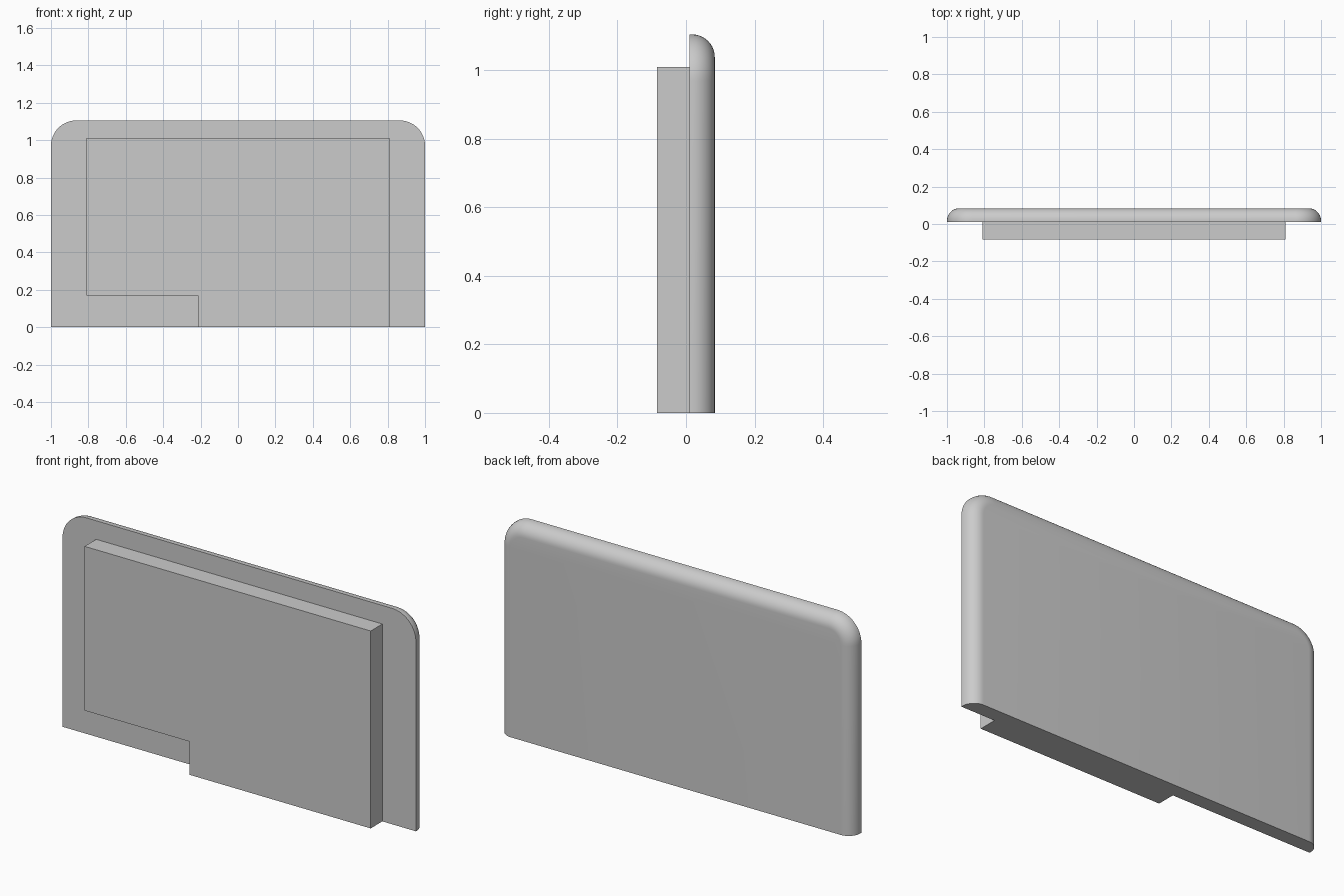
import bpy, bmesh
from math import sin, cos, pi

cube = bpy.data.objects.get("Cube")
if cube:
    bpy.data.objects.remove(cube, do_unlink=True)

grey = bpy.data.materials.new("plain grey")
grey.use_nodes = True
grey.diffuse_color = (0.6, 0.6, 0.6, 1)
grey.node_tree.nodes["Principled BSDF"].inputs["Base Color"].default_value = (0.6, 0.6, 0.6, 1)

HEIGHT, CORNER = 1.105, 0.135
FRONT, BACK, FILLET = 0.01, 0.084, 0.066


def make_object(name, bm):
    bmesh.ops.recalc_face_normals(bm, faces=bm.faces)
    mesh = bpy.data.meshes.new(name)
    bm.to_mesh(mesh)
    bm.free()
    obj = bpy.data.objects.new(name, mesh)
    obj.data.materials.append(grey)
    bpy.context.collection.objects.link(obj)
    return obj


def arch(inset, steps=14):
    """Open outline with two rounded upper corners, from foot to foot."""
    r = CORNER - inset
    half = [(1 - CORNER + r * cos(a), HEIGHT - CORNER + r * sin(a))
            for a in (pi / 2 * i / steps for i in range(steps + 1))]
    right = [(1 - inset, 0)] + half
    return right + [(-x, z) for x, z in reversed(right)]


# Back panel: arched outlines stacked in depth, rounded over toward the back
arc = [pi / 2 * i / 10 for i in range(11)]
layers = [(FRONT, 0)] + [(BACK - FILLET + FILLET * sin(a), FILLET * (1 - cos(a))) for a in arc]
bm = bmesh.new()
rows = [[bm.verts.new((x, y, z)) for x, z in arch(inset)] for y, inset in layers]
for a, b in zip(rows, rows[1:]):
    for i in range(len(a) - 1):
        bm.faces.new((a[i], a[i + 1], b[i + 1], b[i]))
bm.faces.new(rows[0])
bm.faces.new(rows[-1])
bm.faces.new([r[0] for r in rows] + [r[-1] for r in reversed(rows)])
panel = make_object("back_panel", bm)
bpy.context.view_layer.objects.active = panel
panel.select_set(True)
bpy.ops.object.shade_smooth_by_angle(angle=pi / 6)
panel.select_set(False)

# Front block: notched at its lower right corner
profile = [(-0.81, 0.17), (-0.215, 0.17), (-0.215, 0), (0.81, 0), (0.81, 1.01), (-0.81, 1.01)]
bm = bmesh.new()
face = bm.faces.new([bm.verts.new((x, -0.084, z)) for x, z in profile])
ext = bmesh.ops.extrude_face_region(bm, geom=[face], use_keep_orig=True)
bmesh.ops.translate(bm, vec=(0, FRONT + 0.084, 0),
                    verts=[v for v in ext["geom"] if isinstance(v, bmesh.types.BMVert)])
make_object("front_block", bm)
